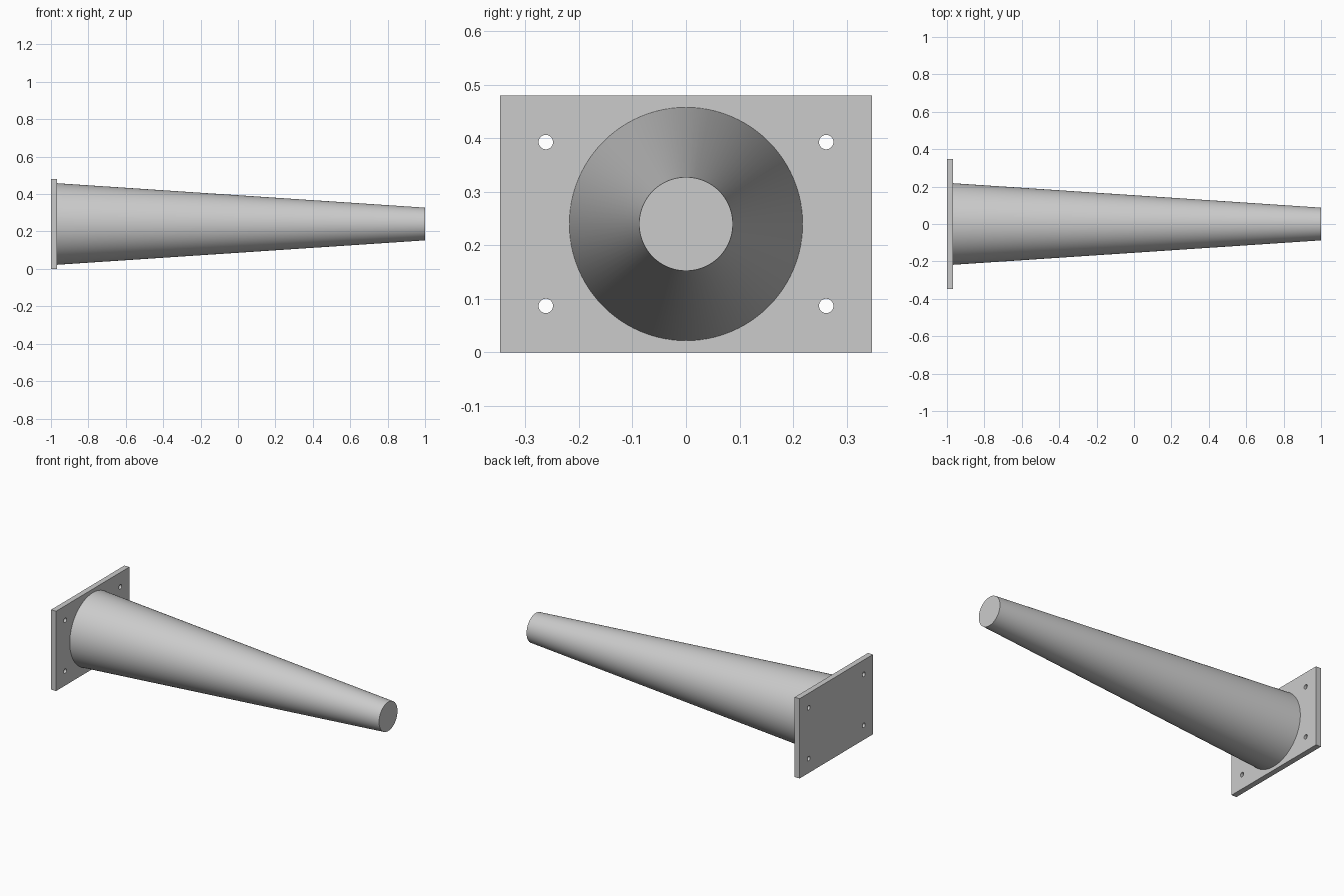
import bpy
import math

if "Cube" in bpy.data.objects:
    bpy.data.objects.remove(bpy.data.objects["Cube"], do_unlink=True)

# Overall dimensions
PLATE_BACK, PLATE_FRONT, TIP = -1.0, -0.967, 1.0
PLATE_WIDTH, PLATE_HEIGHT = 0.696, 0.48
AXIS_Z = PLATE_HEIGHT / 2
HOLE_Y, HOLE_Z, HOLE_RADIUS = 0.262, 0.153, 0.0135

# Single painted-metal colour
grey = bpy.data.materials.new("light_grey_metal")
grey.use_nodes = True
colour = (0.6, 0.6, 0.6, 1)
grey.diffuse_color = colour
grey.node_tree.nodes["Principled BSDF"].inputs["Base Color"].default_value = colour


def cone_along_x(name, x0, x1, r0, r1, y=0.0, z=AXIS_Z, sides=96):
    """Round bar or taper running along x."""
    bpy.ops.mesh.primitive_cone_add(
        vertices=sides, radius1=r0, radius2=r1, depth=x1 - x0,
        location=((x0 + x1) / 2, y, z), rotation=(0, math.pi / 2, 0))
    obj = bpy.context.object
    obj.name = name
    obj.data.materials.append(grey)
    return obj


# Mounting plate
bpy.ops.mesh.primitive_cube_add(
    size=1, location=((PLATE_BACK + PLATE_FRONT) / 2, 0, AXIS_Z))
plate = bpy.context.object
plate.name = "mounting_plate"
plate.scale = (PLATE_FRONT - PLATE_BACK, PLATE_WIDTH, PLATE_HEIGHT)
bpy.ops.object.transform_apply(location=False, rotation=False, scale=True)
plate.data.materials.append(grey)

# Bolt holes through the four corners
for side in (-1, 1):
    for level in (-1, 1):
        cutter = cone_along_x("bolt_hole_cutter", PLATE_BACK - 0.05, PLATE_FRONT + 0.05,
                              HOLE_RADIUS, HOLE_RADIUS, side * HOLE_Y,
                              AXIS_Z + level * HOLE_Z, sides=32)
        cutter.hide_render = True
        cut = plate.modifiers.new("bolt_hole", "BOOLEAN")
        cut.operation = "DIFFERENCE"
        cut.solver = "EXACT"
        cut.object = cutter
        bpy.context.view_layer.objects.active = plate
        bpy.ops.object.modifier_apply(modifier=cut.name)
        bpy.data.objects.remove(cutter, do_unlink=True)

# Tapered arm with a flat end
arm = cone_along_x("tapered_arm", PLATE_FRONT, TIP, 0.218, 0.0875)

# Smooth round walls, crisp edges
for obj in (plate, arm):
    bpy.ops.object.select_all(action="DESELECT")
    obj.select_set(True)
    bpy.context.view_layer.objects.active = obj
    bpy.ops.object.shade_smooth_by_angle(angle=math.radians(30))
